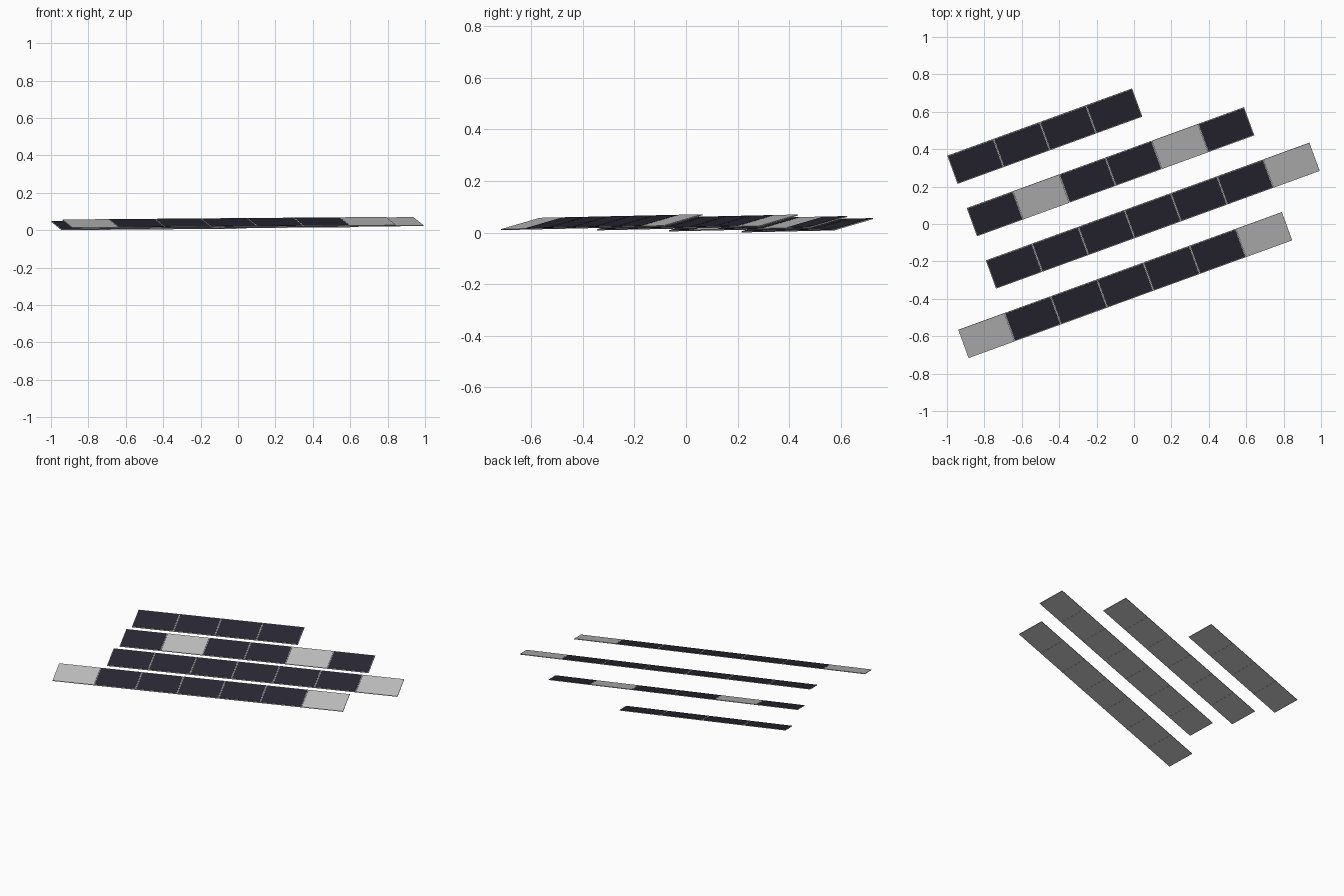
import bpy, bmesh
from mathutils import Vector

if "Cube" in bpy.data.objects:
    bpy.data.objects.remove(bpy.data.objects["Cube"])

def material(name, rgb):
    m = bpy.data.materials.new(name)
    m.diffuse_color = (*rgb, 1)
    m.use_nodes = True
    m.node_tree.nodes["Principled BSDF"].inputs["Base Color"].default_value = m.diffuse_color
    return m

grey = material("light grey frame", (0.53, 0.53, 0.53))
dark = material("dark solar glass", (0.022, 0.021, 0.034))

PITCH = 0.2632                              # panel length along a row
ALONG = Vector((0.940, 0.342, 0.0075)).normalized()
UP = Vector((-0.0547, 0.1503, 0.0440))      # low edge to high edge, tilted
NORMAL = ALONG.cross(UP).normalized()
THICK = 0.004
GAP = 0.0006

def slab(bm, o, a0, a1, b0, b1, n0, n1, mat):
    """Box in panel space: a along the row, b up the slope (0-1), n off the plane."""
    v = [bm.verts.new(o + ALONG * a + UP * b + NORMAL * n)
         for n in (n0, n1) for a, b in ((a0, b0), (a1, b0), (a1, b1), (a0, b1))]
    for idx in ((3, 2, 1, 0), (4, 5, 6, 7), (0, 1, 5, 4),
                (1, 2, 6, 5), (2, 3, 7, 6), (3, 0, 4, 7)):
        f = bm.faces.new([v[i] for i in idx])
        f.material_index = mat

# low left corner of each row, and its panels: D = dark glass, G = plain grey
rows = [
    ((-0.885, -0.717, 0.013), "GDDDDDG"),
    ((-0.738, -0.346, 0.012), "DDDDDDG"),
    ((-0.840, -0.066, 0.008), "DGDDGD"),
    ((-0.944, 0.214, 0.004), "DDDD"),
]
for r, (corner, kinds) in enumerate(rows):
    for i, kind in enumerate(kinds):
        bm = bmesh.new()
        o = Vector(corner) + ALONG * PITCH * i
        slab(bm, o, GAP, PITCH - GAP, 0, 1, -THICK, 0, 0)      # backing frame
        if kind == "D":                                        # glass plate
            slab(bm, o, 0.0045, PITCH - 0.0045, 0.025, 0.975, 0, 0.0008, 1)
        name = f"row_{r + 1}_panel_{i + 1}"
        me = bpy.data.meshes.new(name)
        bm.to_mesh(me)
        bm.free()
        me.materials.append(grey)
        me.materials.append(dark)
        bpy.context.collection.objects.link(bpy.data.objects.new(name, me))
